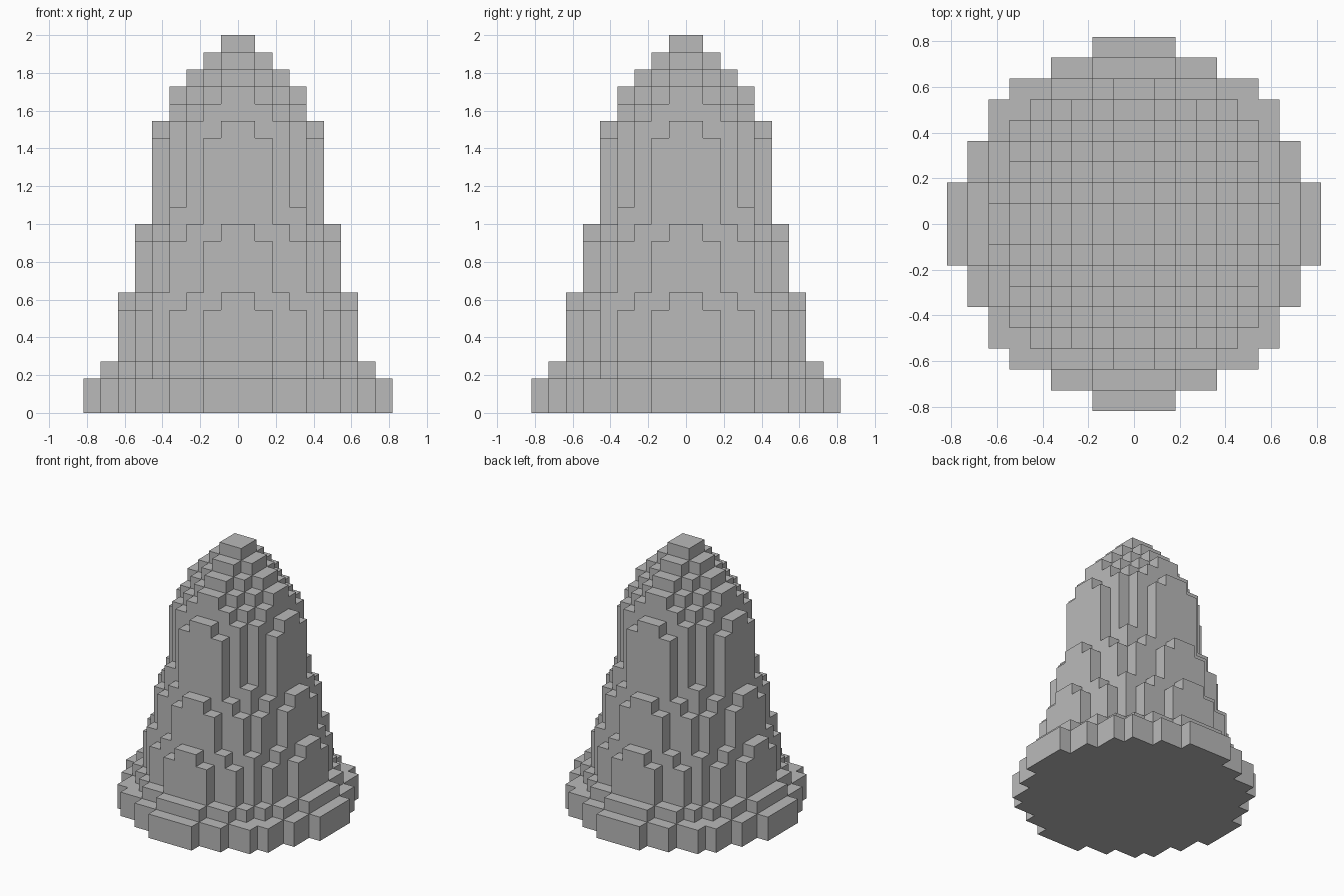
import bpy, bmesh, math

cube = bpy.data.objects.get("Cube")
if cube:
    bpy.data.objects.remove(cube, do_unlink=True)

UNIT = 2 / 22      # edge of one block
HALF = 9           # blocks from the axis to the rim

# Squared radius of each run of block layers, bottom to top: (layers, radius squared)
TIERS = [(2, 87), (1, 70),             # foot
         (3, 55), (1, 51),             # lower tier
         (3, 43), (1, 38), (1, 33),    # middle tier
         (4, 30), (1, 27),             # tall tier
         (1, 22), (1, 17), (1, 11), (1, 6), (1, 3)]  # stepped peak


def column_height(i, j):
    """Blocks stacked in the column whose lower corner is (i, j)."""
    reach = max(i + 1, -i) ** 2 + max(j + 1, -j) ** 2
    return sum(n for n, r2 in TIERS if reach <= r2)


# Grey stone
stone = bpy.data.materials.new("grey_stone")
stone.use_nodes = True
grey = (0.49, 0.49, 0.49, 1)
stone.diffuse_color = grey
stone.node_tree.nodes["Principled BSDF"].inputs["Base Color"].default_value = grey

# Stepped mound: caps and floor of each column, plus walls down to lower neighbours
bm = bmesh.new()


def quad(*points):
    bm.faces.new([bm.verts.new([c * UNIT for c in p]) for p in points])


for i in range(-HALF, HALF):
    for j in range(-HALF, HALF):
        h = column_height(i, j)
        if not h:
            continue
        ring = [(i, j), (i + 1, j), (i + 1, j + 1), (i, j + 1)]
        quad(*[(x, y, h) for x, y in ring])
        quad(*[(x, y, 0) for x, y in reversed(ring)])
        for k, (di, dj) in enumerate([(0, -1), (1, 0), (0, 1), (-1, 0)]):
            a, b = ring[k], ring[(k + 1) % 4]
            # One block per wall face, so that corners weld cleanly
            for z in range(column_height(i + di, j + dj), h):
                quad((*a, z), (*b, z), (*b, z + 1), (*a, z + 1))

bmesh.ops.remove_doubles(bm, verts=bm.verts, dist=UNIT / 100)
bmesh.ops.dissolve_limit(bm, angle_limit=math.radians(1),
                         verts=bm.verts, edges=bm.edges)

mesh = bpy.data.meshes.new("stepped_mound")
bm.to_mesh(mesh)
bm.free()
mesh.materials.append(stone)
mound = bpy.data.objects.new("stepped_mound", mesh)
bpy.context.collection.objects.link(mound)
